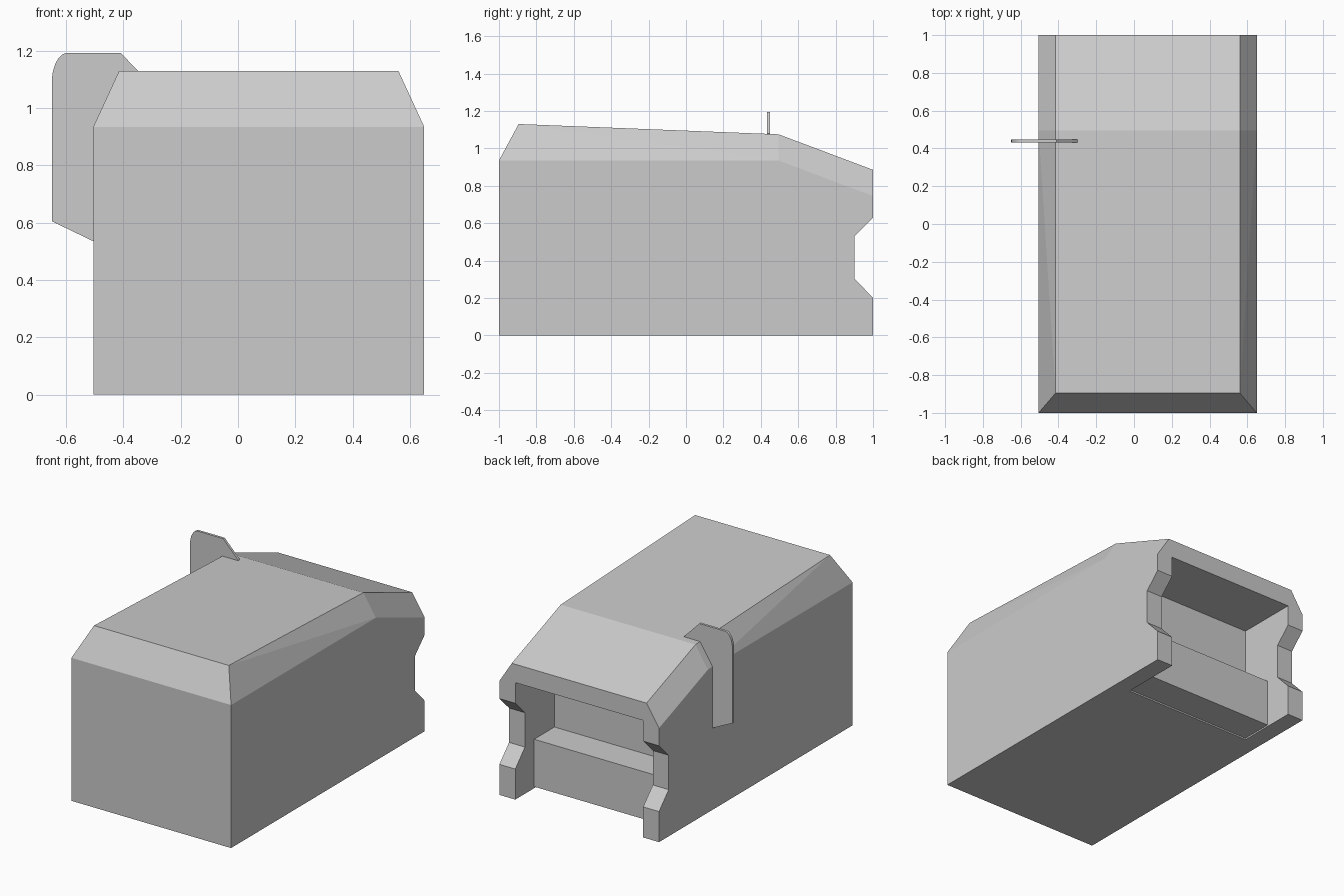
import bpy, bmesh, math

if "Cube" in bpy.data.objects:
    bpy.data.objects.remove(bpy.data.objects["Cube"])

def finish(bm, name):
    bmesh.ops.recalc_face_normals(bm, faces=bm.faces)
    me = bpy.data.meshes.new(name)
    bm.to_mesh(me)
    bm.free()
    ob = bpy.data.objects.new(name, me)
    bpy.context.collection.objects.link(ob)
    return ob

def box(name, lo, hi):
    bm = bmesh.new()
    bmesh.ops.create_cube(bm, size=1)
    for v in bm.verts:
        v.co = [(a + b) / 2 + c * (b - a) for a, b, c in zip(lo, hi, v.co)]
    return finish(bm, name)

# Housing: side outline (y, z) with rear notches, plus a narrower roof line
side = [(-1, 0), (-1, .935), (.495, .935), (1, .745), (1, .63),
        (.9, .53), (.9, .305), (1, .2), (1, 0)]
roof = [(-.895, 1.13), (.495, 1.075), (1, .885)]
bm = bmesh.new()
L, R = [[bm.verts.new((x, y, z)) for y, z in side] for x in (-.505, .65)]
TL, TR = [[bm.verts.new((x, y, z)) for y, z in roof] for x in (-.415, .56)]
bm.faces.new(L)
bm.faces.new(R)
for i in (0, 3, 4, 5, 6, 7, 8):              # front wall, rear strips, base
    j = (i + 1) % len(side)
    bm.faces.new((L[i], L[j], R[j], R[i]))
for S, T in ((L, TL), (R, TR)):              # sloped shoulders
    bm.faces.new((S[1], S[2], T[0]))
    bm.faces.new((T[0], S[2], T[1]))
    bm.faces.new((S[2], S[3], T[2], T[1]))
for i in (0, 1):                             # roof panels
    bm.faces.new((TL[i], TL[i + 1], TR[i + 1], TR[i]))
bm.faces.new((L[1], TL[0], TR[0], R[1]))     # front slope
bm.faces.new((L[3], TL[2], TR[2], R[3]))     # rear lintel
housing = finish(bm, "housing")

# Rear recess, open at the back and underneath
cutter = box("recess_cutter", (-.39, .595, -.2), (.535, 1.2, .765))
cutter.hide_render = True
cutter.hide_viewport = True
cut = housing.modifiers.new("recess", 'BOOLEAN')
cut.operation = 'DIFFERENCE'
cut.solver = 'EXACT'
cut.object = cutter

# Step block inside the recess
box("recess_step", (-.39, .585, .01), (.535, .805, .32))

# Thin hooked plate over the left shoulder
arc = [(-.595 - .055 * math.cos(a), 1.09 + .103 * math.sin(a))
       for a in (math.pi / 2 * k / 8 for k in range(9))]
outline = arc + [(-.41, 1.193), (-.30, 1.08), (-.31, 1.06), (-.41, 1.03),
                 (-.49, .9), (-.49, .528), (-.65, .605)]
bm = bmesh.new()
face = bm.faces.new([bm.verts.new((x, .432, z)) for x, z in outline])
ext = bmesh.ops.extrude_face_region(bm, geom=[face])
for v in ext["geom"]:
    if isinstance(v, bmesh.types.BMVert):
        v.co.y += .016
finish(bm, "side_hook_plate")
